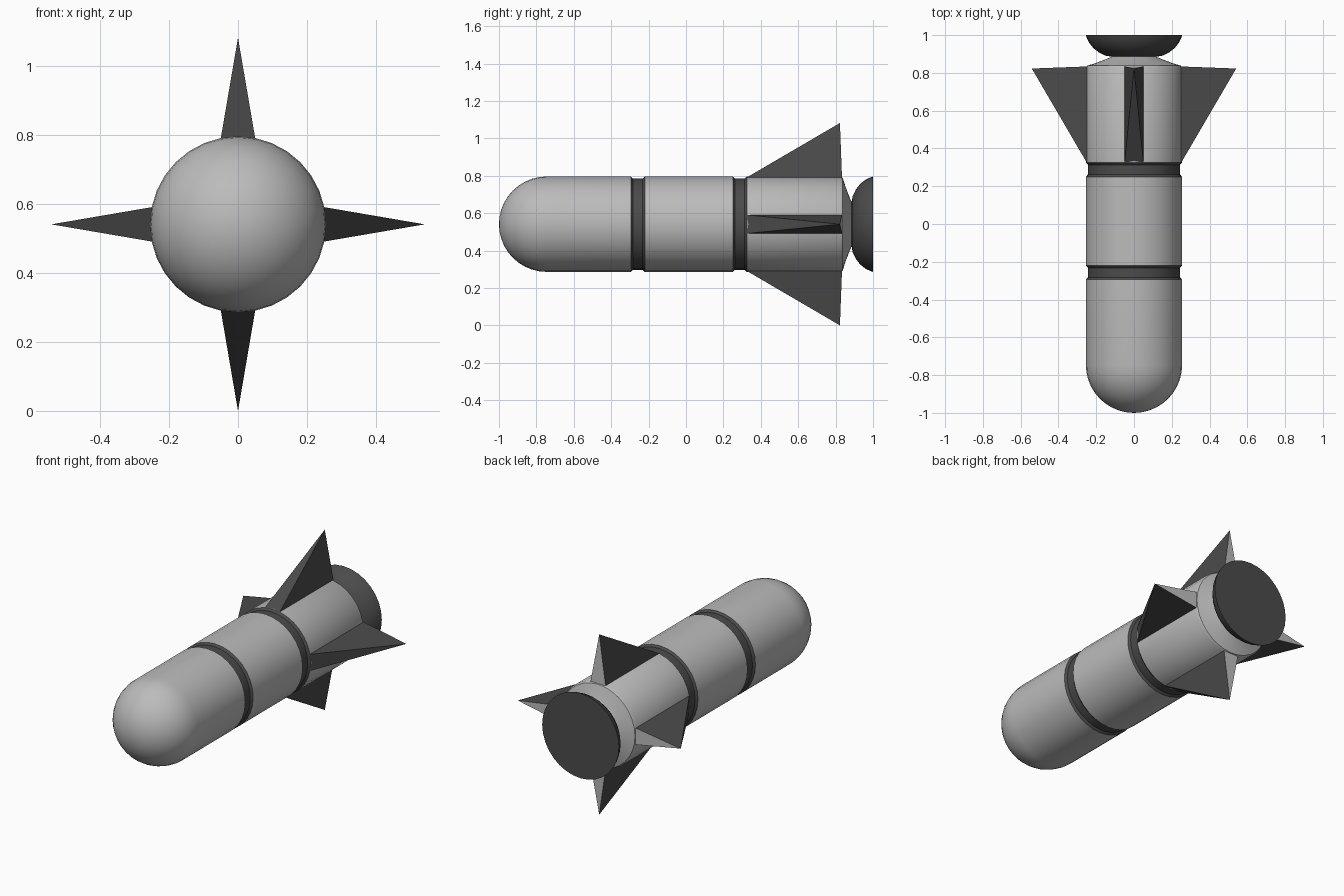
import bpy, bmesh
from math import sin, cos, pi, radians

if "Cube" in bpy.data.objects:
    bpy.data.objects.remove(bpy.data.objects["Cube"])

SIDES, R, AXIS_Z = 32, 0.255, 0.541


def material(name, v):
    m = bpy.data.materials.new(name)
    m.diffuse_color = (v, v, v, 1)
    m.use_nodes = True
    m.node_tree.nodes["Principled BSDF"].inputs["Base Color"].default_value = m.diffuse_color
    return m


LIGHT, DARK = material("light_grey", 0.5), material("dark_grey", 0.07)


def finish(bm, name, mats, smooth):
    bmesh.ops.recalc_face_normals(bm, faces=bm.faces)
    me = bpy.data.meshes.new(name)
    bm.to_mesh(me)
    bm.free()
    for m in mats:
        me.materials.append(m)
    ob = bpy.data.objects.new(name, me)
    bpy.context.collection.objects.link(ob)
    ob.location.z = AXIS_Z
    if smooth:
        bpy.ops.object.select_all(action='DESELECT')
        ob.select_set(True)
        bpy.context.view_layer.objects.active = ob
        bpy.ops.object.shade_smooth_by_angle(angle=radians(35))
    return ob


def lathe(name, profile, mat, cap_end=False):
    """Revolve (radius, y) points about the y axis; radius 0 gives a pole."""
    bm = bmesh.new()
    rings = []
    for r, y in profile:
        n = SIDES if r > 0 else 1
        rings.append([bm.verts.new((r * sin(2 * pi * i / SIDES), y,
                                    r * cos(2 * pi * i / SIDES))) for i in range(n)])
    for a, b in zip(rings, rings[1:]):
        for i in range(SIDES):
            j = (i + 1) % SIDES
            if len(a) == 1:
                bm.faces.new((a[0], b[i], b[j]))
            else:
                bm.faces.new((a[i], b[i], b[j], a[j]))
    if cap_end:
        bm.faces.new(rings[-1])
    return finish(bm, name, [mat], True)


# Rounded nose and body sections
nose = [(R * sin(t * pi / 20), -1 + R * (1 - cos(t * pi / 20))) for t in range(11)]
lathe("nose_section", nose + [(R, -0.295)], LIGHT)
lathe("middle_section", [(R, -0.22), (R, 0.25)], LIGHT)
lathe("tail_section", [(R, 0.325), (R, 0.825), (0.248, 0.838), (0.2, 0.853),
                       (0.15, 0.872), (0.115, 0.887)], LIGHT)

# Recessed dark bands
for name, y0, y1 in (("front_band", -0.295, -0.22), ("rear_band", 0.25, 0.325)):
    lathe(name, [(R, y0), (0.244, y0 + 0.012), (0.244, y1 - 0.012), (R, y1)], DARK)

# Bowl-shaped nozzle with a closed end
lathe("nozzle", [(0.115, 0.885), (0.15, 0.891), (0.185, 0.908), (0.215, 0.931),
                 (0.238, 0.96), (0.25, 0.985), (R, 1.0)], DARK, cap_end=True)

# Four pyramid fins, each two body sides wide, with light rear faces
half, base = R * sin(pi / 16), R * cos(pi / 16)
for k, side in enumerate(("top", "right", "bottom", "left")):
    bm = bmesh.new()
    a, b, c, d, tip = [bm.verts.new(p) for p in (
        (-half, 0.325, base), (half, 0.325, base), (half, 0.834, base),
        (-half, 0.834, base), (0, 0.823, AXIS_Z))]
    for e in ((a, b), (b, c), (d, a)):
        bm.faces.new((*e, tip))
    bm.faces.new((c, d, tip)).material_index = 1
    bm.faces.new((d, c, b, a))
    fin = finish(bm, side + "_fin", [DARK, LIGHT], False)
    fin.rotation_euler.y = k * pi / 2
